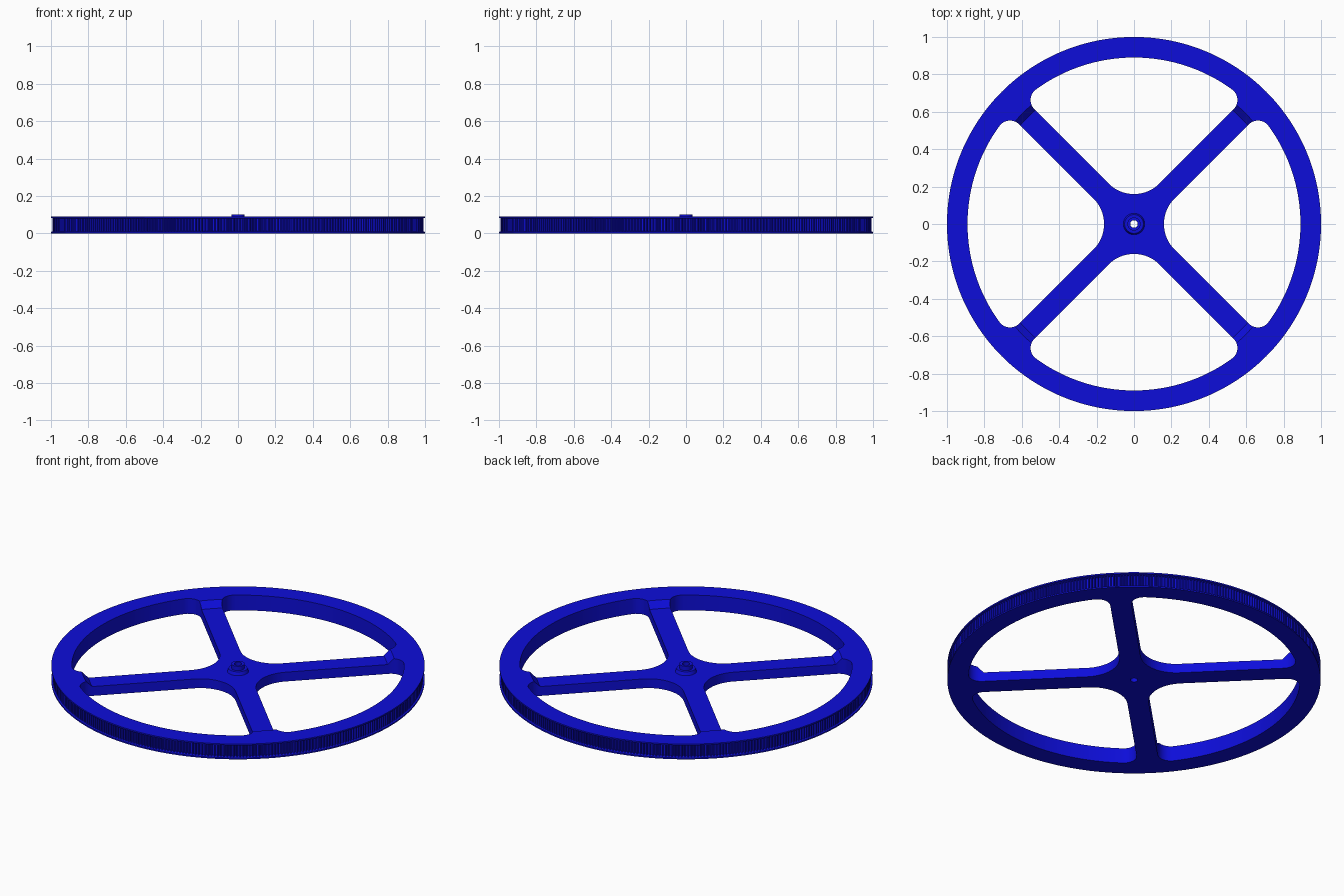
import bpy, bmesh
from math import sin, cos, pi, radians, asin, sqrt

cube = bpy.data.objects.get("Cube")
if cube:
    bpy.data.objects.remove(cube, do_unlink=True)

blue = bpy.data.materials.new("deep blue")
blue.use_nodes = True
colour = (0.004, 0.004, 0.7, 1)
blue.diffuse_color = colour
blue.node_tree.nodes["Principled BSDF"].inputs["Base Color"].default_value = colour


def finish(name, bm):
    bmesh.ops.recalc_face_normals(bm, faces=bm.faces)
    mesh = bpy.data.meshes.new(name)
    bm.to_mesh(mesh)
    bm.free()
    mesh.materials.append(blue)
    obj = bpy.data.objects.new(name, mesh)
    bpy.context.collection.objects.link(obj)
    return obj


def activate(obj):
    bpy.ops.object.select_all(action='DESELECT')
    obj.select_set(True)
    bpy.context.view_layer.objects.active = obj


def lathe(name, profile, segments):
    """Revolve a closed (radius, height) profile around z."""
    bm = bmesh.new()
    rings = [[bm.verts.new((r * cos(2 * pi * i / segments), r * sin(2 * pi * i / segments), z))
              for r, z in profile] for i in range(segments)]
    n = len(profile)
    for i in range(segments):
        a, b = rings[i], rings[(i + 1) % segments]
        for j in range(n):
            k = (j + 1) % n
            bm.faces.new((a[j], b[j], b[k], a[k]))
    return finish(name, bm)


def arc(cx, cy, r, start, end, steps):
    return [(cx + r * cos(start + (end - start) * i / steps),
             cy + r * sin(start + (end - start) * i / steps)) for i in range(steps + 1)]


# Wheel body: bore, boss, thin web, sloped step, rim and two flanges
HEIGHT, WEB = 0.09, 0.055
wheel = lathe("wheel_body", [
    (0.02, 0), (1, 0), (1, 0.008), (0.978, 0.012), (0.978, HEIGHT - 0.012),
    (1, HEIGHT - 0.008), (1, HEIGHT), (0.84, HEIGHT), (0.805, WEB),
    (0.057, WEB), (0.05, 0.074), (0.035, 0.074), (0.035, 0.1), (0.02, 0.1)], 192)

# Four rounded windows that leave the spokes standing
RIM, SPOKE, CORNER, HUB = 0.89, 0.057, 0.07, 0.16
offset = SPOKE * sqrt(2)
hub_r = (HUB - offset) / (sqrt(2) - 1)
reach = RIM - CORNER
tilt = radians(45) - asin((SPOKE + CORNER) / reach)
cx, cy = reach * cos(tilt), reach * sin(tilt)
q = radians(135)
outline = (arc(0, 0, RIM, -tilt, tilt, 48)
           + arc(cx, cy, CORNER, tilt, q, 12)[1:]
           + arc(HUB + hub_r, 0, hub_r, q, 2 * pi - q, 20)
           + arc(cx, -cy, CORNER, 2 * pi - q, 2 * pi - tilt, 12)[:-1])
bm = bmesh.new()
for turn in range(4):
    c, s = cos(turn * pi / 2), sin(turn * pi / 2)
    face = bm.faces.new([bm.verts.new((x * c - y * s, x * s + y * c, -0.1)) for x, y in outline])
    top = bmesh.ops.extrude_face_region(bm, geom=[face])["geom"]
    bmesh.ops.translate(bm, vec=(0, 0, 0.3), verts=[v for v in top if isinstance(v, bmesh.types.BMVert)])
cutter = finish("window_cutter", bm)
cutter.hide_render = True

cut = wheel.modifiers.new("windows", 'BOOLEAN')
cut.operation = 'DIFFERENCE'
cut.solver = 'EXACT'
cut.object = cutter
activate(wheel)
bpy.ops.object.modifier_apply(modifier=cut.name)
bpy.data.objects.remove(cutter, do_unlink=True)
activate(wheel)
bpy.ops.object.shade_smooth_by_angle(angle=radians(25))

# Fine belt teeth between the flanges
TEETH, TIP, ROOT = 360, 0.991, 0.979
bm = bmesh.new()
loops = []
for i in range(TEETH):
    for step, r in ((0, ROOT), (0.4, ROOT), (0.55, TIP), (0.85, TIP)):
        a = 2 * pi * (i + step) / TEETH
        loops.append([bm.verts.new((rad * cos(a), rad * sin(a), z))
                      for rad, z in ((0.96, 0.006), (r, 0.006), (r, HEIGHT - 0.006), (0.96, HEIGHT - 0.006))])
for i, a in enumerate(loops):
    b = loops[(i + 1) % len(loops)]
    for j in range(4):
        k = (j + 1) % 4
        bm.faces.new((a[j], b[j], b[k], a[k]))
finish("belt_teeth", bm)
